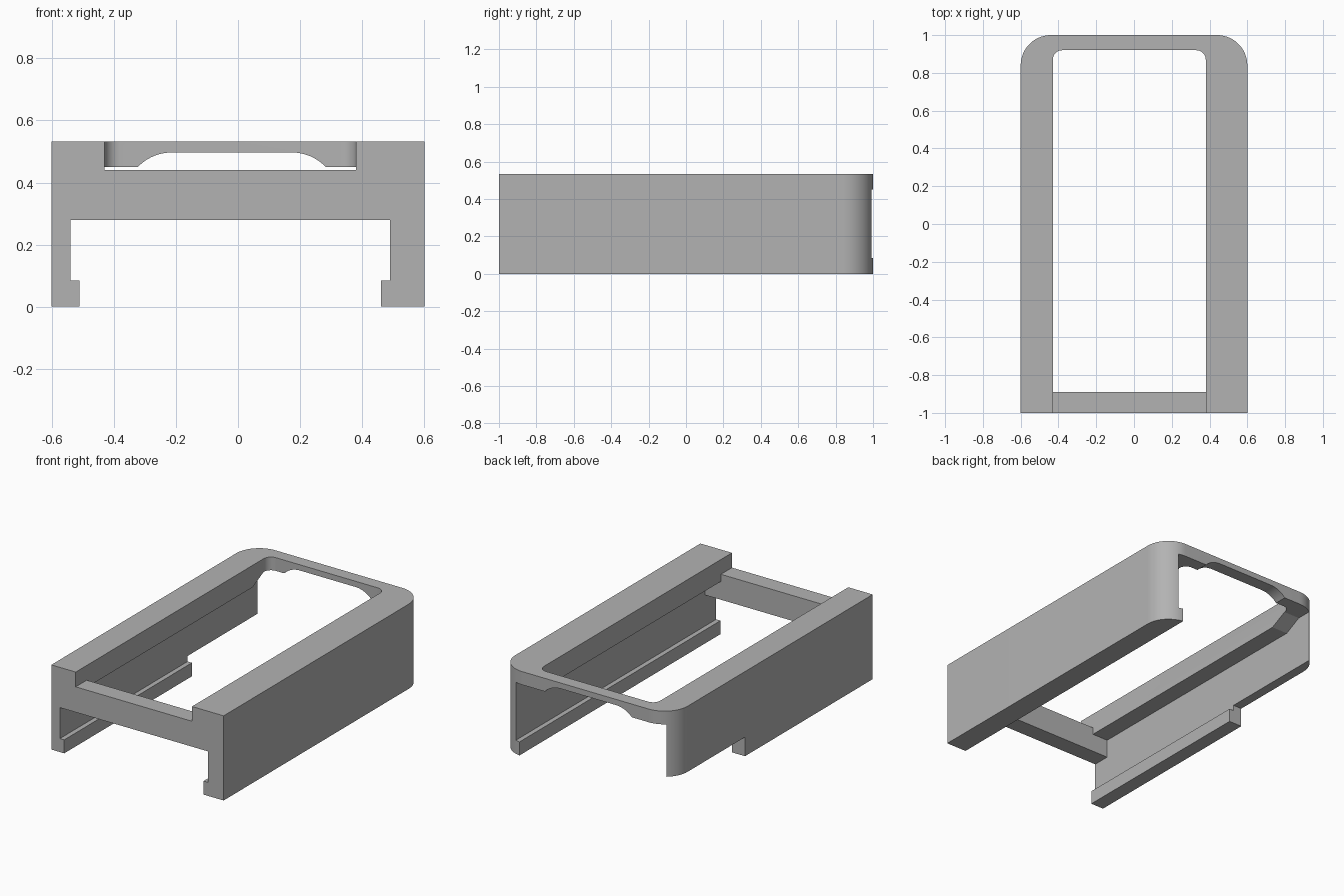
import bpy, bmesh, math
from mathutils import Vector

if "Cube" in bpy.data.objects:
    bpy.data.objects.remove(bpy.data.objects["Cube"], do_unlink=True)

grey = bpy.data.materials.new("plain grey")
grey.use_nodes = True
grey.diffuse_color = (0.45, 0.45, 0.45, 1)
grey.node_tree.nodes["Principled BSDF"].inputs["Base Color"].default_value = grey.diffuse_color


def prism(name, profile, axis, start, end):
    """Extrude a closed 2D profile along x, y or z."""
    place = {"x": lambda a, b, c: (c, a, b),
             "y": lambda a, b, c: (a, c, b),
             "z": lambda a, b, c: (a, b, c)}[axis]
    bm = bmesh.new()
    face = bm.faces.new([bm.verts.new(place(a, b, start)) for a, b in profile])
    grown = bmesh.ops.extrude_face_region(bm, geom=[face])["geom"]
    moved = [v for v in grown if isinstance(v, bmesh.types.BMVert)]
    bmesh.ops.translate(bm, verts=moved, vec=Vector(place(0, 0, end - start)))
    bmesh.ops.recalc_face_normals(bm, faces=bm.faces)
    mesh = bpy.data.meshes.new(name)
    bm.to_mesh(mesh)
    bm.free()
    mesh.materials.append(grey)
    obj = bpy.data.objects.new(name, mesh)
    bpy.context.collection.objects.link(obj)
    return obj


def arc(cx, cy, r, a0, a1, steps):
    angles = [math.radians(a0 + (a1 - a0) * i / steps) for i in range(steps + 1)]
    return [(cx + r * math.cos(a), cy + r * math.sin(a)) for a in angles]


def rect(x0, y0, x1, y1):
    return [(x0, y0), (x1, y0), (x1, y1), (x0, y1)]


def round_back(x0, x1, y0, y1, r, steps):
    """Rectangle whose two rear corners are rounded."""
    return ([(x0, y0), (x1, y0)] + arc(x1 - r, y1 - r, r, 0, 90, steps)
            + arc(x0 + r, y1 - r, r, 90, 180, steps))


# Block with rounded rear corners
frame = prism("frame", round_back(-0.6, 0.6, -1, 1, 0.16, 16), "z", 0, 0.533)

# Underside channel with a retaining lip along both sides
channel = [(-0.51, -0.5), (-0.51, 0.085), (-0.54, 0.085), (-0.54, 0.28),
           (0.49, 0.28), (0.49, 0.085), (0.46, 0.085), (0.46, -0.5)]
# Higher ceiling behind the front bar, ramping up to the rear bar
ceiling = [(-0.89, 0.2), (-0.89, 0.395), (0.76, 0.395), (0.87, 0.45), (1.5, 0.45), (1.5, 0.2)]
# Arched relief under the rear bar
r, top, sweep = 0.152, 0.497, 46.3
arch = ([(0.283, 0.3)] + arc(0.173, top - r, r, 90 - sweep, 90, 10)
        + arc(-0.213, top - r, r, 90, 90 + sweep, 10) + [(-0.323, 0.3)])

cutters = [
    prism("channel_cutter", channel, "y", -1.5, 1.5),
    prism("window_cutter", round_back(-0.43, 0.38, -0.89, 0.92, 0.05, 8), "z", 0.15, 1),
    prism("front_notch_cutter", rect(-0.43, 0.44, 0.38, 1), "y", -1.5, -0.7),
    prism("ceiling_cutter", ceiling, "x", -0.54, 0.49),
    prism("arch_cutter", arch, "y", 0.8, 1.5),
    prism("side_step_cutter", rect(-0.9, -0.5, -0.4, 0.12), "y", 0.27, 1.5),
]

bpy.ops.object.select_all(action="DESELECT")
bpy.context.view_layer.objects.active = frame
frame.select_set(True)
for cutter in cutters:
    mod = frame.modifiers.new(cutter.name, "BOOLEAN")
    mod.operation = "DIFFERENCE"
    mod.solver = "EXACT"
    mod.object = cutter
    bpy.ops.object.modifier_apply(modifier=mod.name)
    bpy.data.objects.remove(cutter, do_unlink=True)

bpy.ops.object.shade_smooth_by_angle(angle=math.radians(25))
